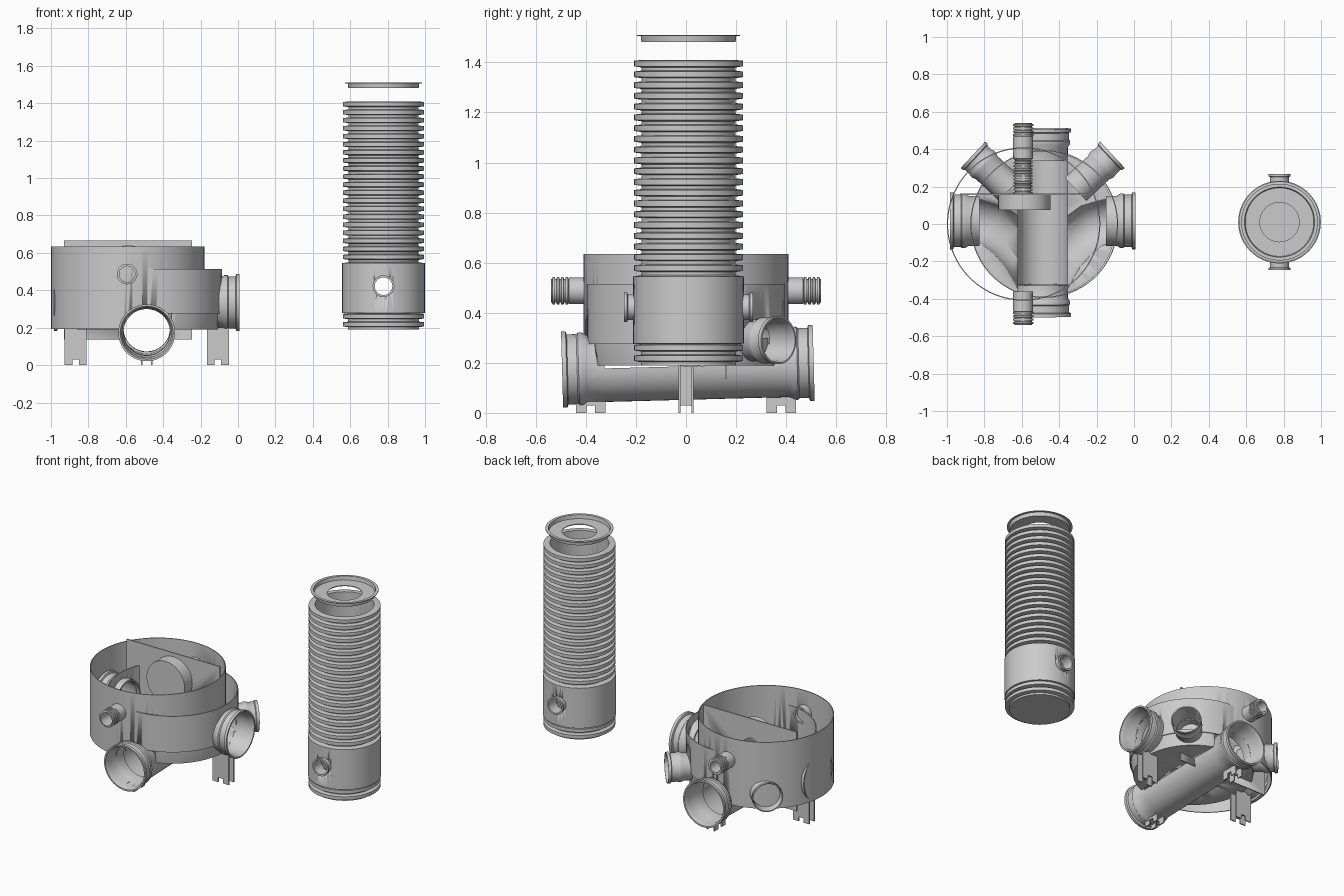
import bpy, bmesh
from math import sin, cos, pi, radians
from mathutils import Vector

if "Cube" in bpy.data.objects:
    bpy.data.objects.remove(bpy.data.objects["Cube"])

CX = -0.488          # axis of the base chamber
UP = Vector((0, 0, 1))


def finish(name, bm, angle=35):
    bmesh.ops.remove_doubles(bm, verts=bm.verts, dist=1e-5)
    bmesh.ops.recalc_face_normals(bm, faces=bm.faces)
    me = bpy.data.meshes.new(name)
    bm.to_mesh(me)
    bm.free()
    ob = bpy.data.objects.new(name, me)
    bpy.context.collection.objects.link(ob)
    bpy.ops.object.select_all(action='DESELECT')
    ob.select_set(True)
    bpy.context.view_layer.objects.active = ob
    bpy.ops.object.shade_smooth_by_angle(angle=radians(angle))
    return ob


def skin(name, rings, wrap_rings=False, wrap_sides=True, caps=False):
    """Join a list of equal-length point rings with quads."""
    bm = bmesh.new()
    vs = [[bm.verts.new(p) for p in ring] for ring in rings]
    n = len(vs[0])
    for i in range(len(vs) if wrap_rings else len(vs) - 1):
        a, b = vs[i], vs[(i + 1) % len(vs)]
        for j in range(n if wrap_sides else n - 1):
            k = (j + 1) % n
            bm.faces.new((a[j], a[k], b[k], b[j]))
    if caps:
        bm.faces.new(vs[0])
        bm.faces.new(vs[-1])
    return finish(name, bm)


def lathe(name, profile, loc, axis=(0, 0, 1), seg=64, closed=True):
    """Revolve (radius, distance) points about an axis through loc."""
    q = UP.rotation_difference(Vector(axis).normalized())
    rings = [[Vector(loc) + q @ Vector((r * cos(2 * pi * j / seg), r * sin(2 * pi * j / seg), t))
              for j in range(seg)] for r, t in profile]
    return skin(name, rings, wrap_rings=closed)


def sweep(name, path, section, wrap=True):
    """Sweep a (side, height) section along a mostly level path."""
    rings = []
    for i, p in enumerate(path):
        t = Vector(path[min(i + 1, len(path) - 1)]) - Vector(path[max(i - 1, 0)])
        side = Vector((t.y, -t.x, 0)).normalized()
        rings.append([Vector(p) + side * u + UP * v for u, v in section])
    return skin(name, rings, wrap_sides=wrap, caps=wrap)


def trough(r, n=24):
    return [(-r * cos(pi * i / n), -r * sin(pi * i / n)) for i in range(n + 1)]


def box(bm, lo, hi, turn=0.0):
    m = bmesh.ops.create_cube(bm, size=1)['verts']
    for v in m:
        p = [(a + b) / 2 + c * (b - a) for a, b, c in zip(lo, hi, v.co)]
        v.co = (CX + p[0] * cos(turn) - p[1] * sin(turn), p[0] * sin(turn) + p[1] * cos(turn), p[2])


def cut(ob, cutters):
    bpy.context.view_layer.objects.active = ob
    for c in cutters:
        m = ob.modifiers.new('cut', 'BOOLEAN')
        m.operation, m.solver, m.object = 'DIFFERENCE', 'EXACT', c
        bpy.ops.object.modifier_apply(modifier=m.name)


def ribs(start, pitch, count, r_out, r_in):
    pts = []
    for i in range(count):
        t = start + i * pitch
        pts += [(r_in, t), (r_in, t + pitch * .3), (r_out, t + pitch * .4), (r_out, t + pitch * .92), (r_in, t + pitch)]
    return pts


# Cutters: main run, curved side branches, angled inlets
FRONT, BACK = Vector((CX, -0.495, 0.173)), Vector((CX, 0.51, 0.2))
run = (BACK - FRONT).normalized()
main_bore = lathe('main_bore', [(0, -.1), (.124, -.1), (.124, 1.1), (0, 1.1)], FRONT, run, closed=False)
deep = [(-.132, .5)] + trough(.132) + [(.132, .5)]
main_channel = sweep('main_channel_cutter', [FRONT - run * .1, BACK + run * .1], deep)
branch_cuts, angled_bores = [], []
for s in (-1, 1):
    path = [(CX + s * x, y, z) for x, y, z in
            ((.5, .017, .335), (.34, .015, .335), (.26, -.01, .33), (.18, -.07, .325), (.1, -.16, .32), (.03, -.28, .315))]
    branch_cuts.append(sweep('branch_cutter', path, [(-.124, .3)] + trough(.124) + [(.124, .3)]))
    d = Vector((-s * cos(radians(43)), -sin(radians(43)), 0))
    angled_bores.append(lathe('angled_bore', [(0, 0), (.075, 0), (.075, .27), (0, .27)],
                              (CX + s * .373, .37, .29), d, closed=False))

# Benching with channels
bench = lathe('benching_floor', [(0, .19), (.375, .19), (.388, .275), (.388, .3), (0, .3)], (CX + .005, 0, 0),
              seg=96, closed=False)
cut(bench, [main_channel] + branch_cuts)
sweep('main_channel_trough', [FRONT + run * .08, BACK - run * .08], trough(.134), wrap=False)

# Chamber walls
base_wall = lathe('base_wall', [(.395, .275), (.395, .515), (.389, .515), (.389, .275)], (CX + .008, 0, 0), seg=96)
side_bores = [lathe('side_bore', [(0, -.1), (.122, -.1), (.122, .3), (0, .3)], (CX + s * .4, .017, .335),
                    (-s, 0, 0), closed=False) for s in (-1, 1)]
cut(base_wall, [main_bore] + side_bores + angled_bores)
upper_ring = lathe('upper_ring', [(.41, .193), (.41, .635), (.404, .635), (.404, .193)], (-.59, 0, 0), seg=96)
cut(upper_ring, [main_bore])

# Dividing plate
bm = bmesh.new()
box(bm, (-.93 - CX, .156, .138), (-.245 - CX, .164, .665))
plate = finish('dividing_plate', bm)
cut(plate, [main_bore])
for c in [main_bore, main_channel] + branch_cuts + angled_bores + side_bores:
    bpy.data.objects.remove(c)


# Pipe sockets
def socket(name, mouth, inward, s=1.0, length=.17):
    prof = [(.152, 0), (.152, .018), (.14, .022), (.14, .06), (.146, .066), (.146, .082), (.134, .1), (.134, length),
            (.124, length), (.124, .1), (.134, .08), (.132, .03), (.142, 0)]
    lathe(name, [(r * s, t) for r, t in prof], mouth, inward)


socket('front_socket', FRONT, run)
socket('back_socket', BACK, -run)
for s, side in ((-1, 'left'), (1, 'right')):
    socket(side + '_socket', (CX + s * .497, .017, .335), (-s, 0, 0), length=.16)
    d = (-s * cos(radians(43)), -sin(radians(43)), 0)
    socket(side + '_angled_socket', (CX + s * .373, .37, .29), d, .63, .27)

# Small ribbed hose connections and disc
mouth = ribs(0, .0175, 4, .055, .047)
lathe('front_hose', mouth + [(.053, .072), (.053, .18), (.042, .18), (.042, 0)], (-.593, -.54, .487), (0, 1, 0), 40)
lathe('back_hose', mouth + [(.053, .072), (.053, .19)] + ribs(.2, .018, 10, .05, .042) + [(.036, .38), (.036, 0)],
      (-.593, .54, .487), (0, -1, 0), 40)
lathe('inlet_disc', [(0, 0), (.14, 0), (.14, .085), (0, .085)], (-.586, .16, .5), (0, -1, 0), closed=False)

# Feet
for k, (name, top) in enumerate((('right', .2), ('back', .062), ('left', .2), ('front', .045))):
    bm = bmesh.new()
    a = k * pi / 2
    for y in (-.026, .026):
        box(bm, (.322, y - .004, .03), (.44, y + .004, top), a)
        for x0, x1 in ((.322, .363), (.397, .44)):
            box(bm, (x0, y - .004, 0), (x1, y + .004, .03), a)
    box(bm, (.376, -.026, .03), (.384, .026, top), a)
    finish(name + '_foot', bm)

# Riser shaft with ports
RX, RY = .778, .01
shaft = lathe('riser_shaft', [(0, .19), (.19, .19)] + ribs(.19, .0425, 2, .217, .19) +
              [(.221, .278), (.221, .545)] + ribs(.55, .043, 20, .217, .188) +
              [(.178, 1.41), (.178, .2), (0, .2)], (RX, RY, 0), seg=80, closed=False)
bore = lathe('port_bore', [(0, -.4), (.05, -.4), (.05, .4), (0, .4)], (RX, RY, .422), (0, 1, 0), 40, closed=False)
cut(shaft, [bore])
bpy.data.objects.remove(bore)
for s, side in ((-1, 'front'), (1, 'back')):
    lathe(side + '_port', [(.058, 0), (.058, .012), (.051, .015), (.051, .07), (.047, .07), (.047, 0)],
          (RX, RY + s * .257, .422), (0, -s, 0), 40)

# Ring-shaped cover
lathe('cover_ring', [(.205, 1.506), (.205, 1.51), (.187, 1.51), (.183, 1.486), (.105, 1.486), (.105, 1.481),
                     (.188, 1.481), (.191, 1.506)], (RX, RY, 0), seg=80)
